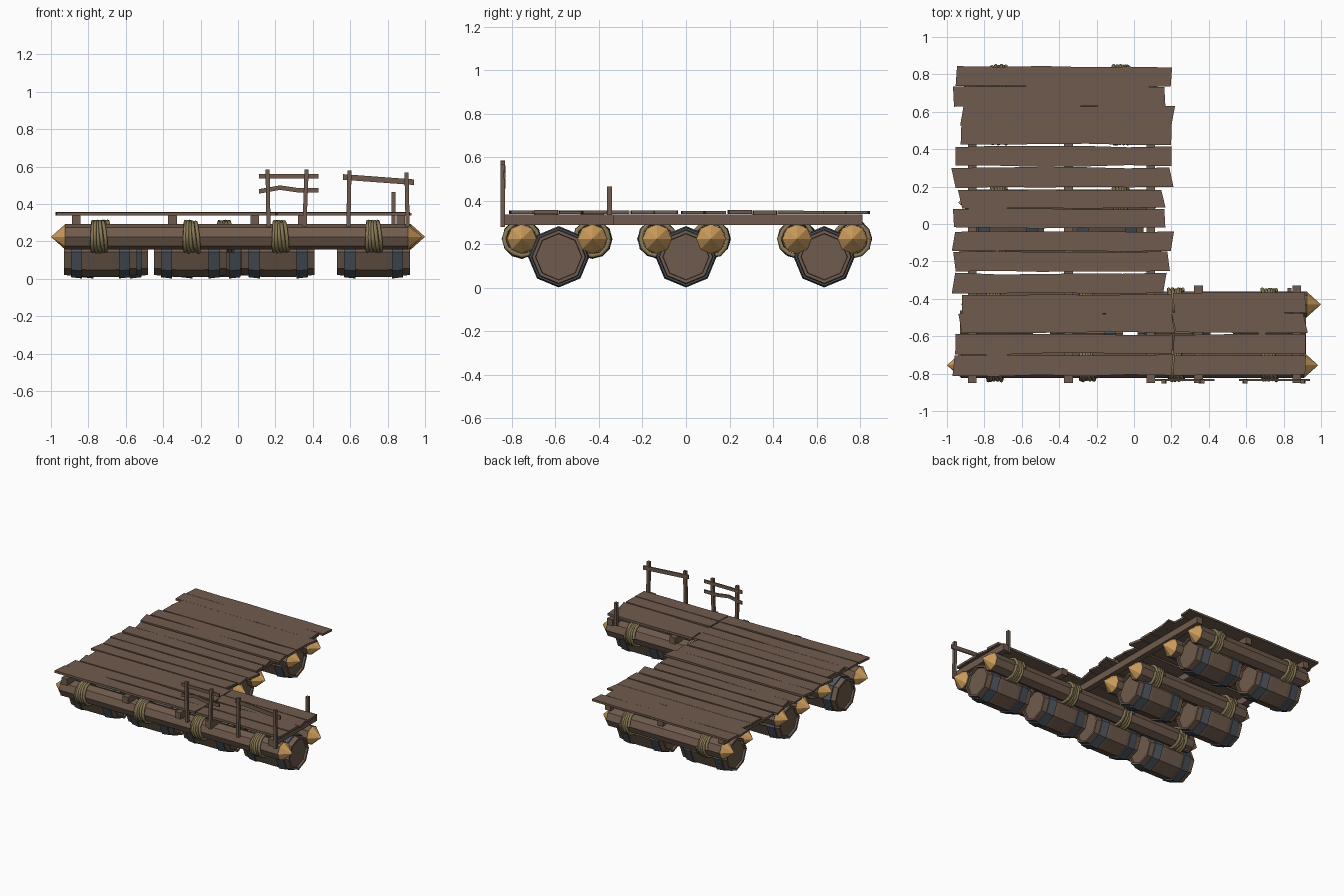
import bpy, bmesh, math, random
from mathutils import Vector, Matrix

if "Cube" in bpy.data.objects:
    bpy.data.objects.remove(bpy.data.objects["Cube"])

random.seed(4)


def material(name, rgb):
    m = bpy.data.materials.new(name)
    m.diffuse_color = (*rgb, 1)
    m.use_nodes = True
    m.node_tree.nodes["Principled BSDF"].inputs["Base Color"].default_value = m.diffuse_color
    return m


WOOD = material("brown_wood", (0.16, 0.105, 0.075))
CUT = material("cut_wood", (0.62, 0.34, 0.11))
IRON = material("dark_iron", (0.075, 0.095, 0.115))
ROPE = material("rope", (0.24, 0.19, 0.09))


def finish(name, bm, *mats):
    bmesh.ops.recalc_face_normals(bm, faces=bm.faces)
    me = bpy.data.meshes.new(name)
    bm.to_mesh(me)
    bm.free()
    for m in mats:
        me.materials.append(m)
    ob = bpy.data.objects.new(name, me)
    bpy.context.collection.objects.link(ob)
    return ob


def lathe_x(bm, profile, cy, cz, mats, sides=8, turn=0.0):
    """Revolve (x, radius) points round an axis along x; mats holds one slot per span."""
    rings = []
    for x, r in profile:
        if r == 0:
            rings.append([bm.verts.new((x, cy, cz))] * sides)
        else:
            a = [turn + 2 * math.pi * k / sides for k in range(sides)]
            rings.append([bm.verts.new((x, cy + r * math.sin(t), cz - r * math.cos(t))) for t in a])
    for r0, r1, m in zip(rings, rings[1:], mats):
        for k in range(sides):
            j = (k + 1) % sides
            vs = list(dict.fromkeys((r0[k], r0[j], r1[j], r1[k])))
            bm.faces.new(vs).material_index = m


def box(name, lo, hi, mat=WOOD):
    bm = bmesh.new()
    bmesh.ops.create_cube(bm, size=1)
    lo, hi = Vector(lo), Vector(hi)
    for v in bm.verts:
        v.co = (lo + hi) / 2 + v.co * (hi - lo)
    return finish(name, bm, mat)


def strip(name, sections, mat=WOOD):
    """Skin a run of four-cornered sections into a closed bar."""
    bm = bmesh.new()
    rings = [[bm.verts.new(p) for p in s] for s in sections]
    for a, b in zip(rings, rings[1:]):
        for k in range(4):
            bm.faces.new((a[k], a[(k + 1) % 4], b[(k + 1) % 4], b[k]))
    bm.faces.new(rings[0])
    bm.faces.new(rings[-1])
    return finish(name, bm, mat)


# Logs with sharpened, paler ends
def log(name, x0, x1, y, z=0.225, r=0.067):
    bm = bmesh.new()
    tip = 0.075
    lathe_x(bm, [(x0, 0), (x0 + tip, r), (x0 + tip, r + 0.002), (x1 - tip, r + 0.002),
                 (x1 - tip, r), (x1, 0)], y, z, [1, 1, 0, 1, 1])
    finish(name, bm, WOOD, CUT)


# Rope lashing: a slightly uneven coil
def lashing(name, x, y, z=0.225, r=0.077, turns=5, width=0.08):
    cu = bpy.data.curves.new(name, 'CURVE')
    cu.dimensions = '3D'
    cu.bevel_depth = 0.0105
    cu.bevel_resolution = 1
    cu.use_fill_caps = True
    n = turns * 12
    sp = cu.splines.new('POLY')
    sp.points.add(n)
    for i, p in enumerate(sp.points):
        a = 2 * math.pi * i / 12
        rr = r + random.uniform(-0.002, 0.005)
        px = x + width * (i / n - 0.5) + 0.006 * math.sin(a + i * 0.07)
        p.co = (px, y + rr * math.cos(a), z + rr * math.sin(a), 1)
    cu.materials.append(ROPE)
    bpy.context.collection.objects.link(bpy.data.objects.new(name, cu))


logs = [(-1.0, 0.985, -0.755), (-0.925, 1.0, -0.43), (-0.95, 0.16, -0.133),
        (-0.94, 0.15, 0.115), (-0.92, 0.17, 0.51), (-0.94, 0.16, 0.765)]
for i, (x0, x1, y) in enumerate(logs):
    log(f"log_{i}", x0, x1, y)
    for j, x in enumerate((-0.745, -0.25, 0.225, 0.725) if i < 2 else (-0.72, -0.07)):
        lashing(f"rope_lashing_{i}_{j}", x, y)


# Barrels with recessed heads and two iron hoops
def barrel(name, cx, cy, cz=0.143):
    h = 0.195
    bm = bmesh.new()
    half = [(-h + 0.015, 0), (-h + 0.015, 0.105), (-h, 0.107), (-h, 0.122), (-0.07, 0.134)]
    prof = half + [(-x, r) for x, r in reversed(half)]
    lathe_x(bm, [(cx + x, r) for x, r in prof], cy, cz, [0] * 9)
    for s in (-1, 1):
        c = cx + s * 0.128
        a, b = (0.134, 0.141) if s < 0 else (0.141, 0.134)
        lathe_x(bm, [(c - 0.03, 0.115), (c - 0.03, a), (c + 0.03, b), (c + 0.03, 0.115)],
                cy, cz, [1, 1, 1])
    finish(name, bm, WOOD, IRON)


rows = {-0.585: (-0.735, -0.255, 0.215, 0.725), 0.0: (-0.675, -0.145), 0.635: (-0.675, -0.145)}
for r, (y, xs) in enumerate(rows.items()):
    for i, x in enumerate(xs):
        barrel(f"barrel_{r}_{i}", x, y)

# Cross beams under the deck
for i, (x, y1) in enumerate([(-0.865, 0.81), (-0.35, 0.81), (0.09, 0.81), (0.345, -0.33), (0.87, -0.33)]):
    box(f"cross_beam_{i}", (x - 0.023, -0.85, 0.288), (x + 0.023, y1, 0.338))


# Deck planks with hand-cut, wavering edges
def plank(name, x0, x1, y0, y1, n=5):
    z0, z1 = 0.338 + random.uniform(0, 0.002), 0.355 + random.uniform(-0.002, 0.002)
    skew = random.uniform(-0.012, 0.012)
    secs = []
    for i in range(n + 1):
        t = i / n
        x = x0 + (x1 - x0) * t
        a, b = (y + random.uniform(-0.005, 0.005) for y in (y0, y1))
        k = skew if i in (0, n) else 0
        secs.append([(x - k, a, z0), (x + k, b, z0), (x + k, b, z1), (x - k, a, z1)])
    strip(name, secs)


main = [(-0.95, 0.20, 0.735, 0.84), (-0.965, 0.165, 0.63, 0.737), (-0.92, 0.21, 0.53, 0.632),
        (-0.925, 0.20, 0.425, 0.534), (-0.955, 0.20, 0.31, 0.415), (-0.965, 0.20, 0.195, 0.30),
        (-0.93, 0.157, 0.085, 0.185), (-0.965, 0.165, -0.02, 0.08), (-0.965, 0.205, -0.145, -0.04),
        (-0.96, 0.185, -0.255, -0.15), (-0.965, 0.165, -0.368, -0.265), (-0.92, 0.205, -0.48, -0.378),
        (-0.93, 0.21, -0.583, -0.478), (-0.955, 0.205, -0.695, -0.59), (-0.965, 0.205, -0.81, -0.70)]
for i, p in enumerate(main):
    plank(f"deck_plank_{i}", *p)
for i, (y0, y1) in enumerate([(-0.475, -0.37), (-0.583, -0.475), (-0.695, -0.59), (-0.81, -0.70)]):
    plank(f"walkway_plank_{i}", 0.212, 0.917, y0, y1, 3)


# Railing posts, leaning a little
def post(name, x, y, z0, z1, lean=0.0, w=0.011):
    strip(name, [[(x + d + sx * w, y + sy * w, z) for sx, sy in ((-1, -1), (1, -1), (1, 1), (-1, 1))]
                 for z, d in ((z0, 0), (z1, lean))])


for i, (x, z, lean) in enumerate([(0.163, 0.585, -0.005), (0.355, 0.585, 0.012),
                                  (0.59, 0.58, 0.006), (0.907, 0.57, -0.006)]):
    post(f"rail_post_{i}", x, -0.842, 0.28, z, lean)
post("back_corner_post", 0.832, -0.352, 0.29, 0.465)


# Rails
def rail(name, pts, y=-0.834, h=0.012):
    strip(name, [[(x, y - 0.005, z - h), (x, y + 0.005, z - h), (x, y + 0.005, z + h), (x, y - 0.005, z + h)]
                 for x, z in pts])


rail("upper_rail", [(0.112, 0.55), (0.43, 0.55)])
rail("bent_lower_rail", [(0.112, 0.468), (0.225, 0.488), (0.32, 0.474), (0.43, 0.474)])
rail("sloping_rail", [(0.562, 0.545), (0.94, 0.517)], h=0.015)
